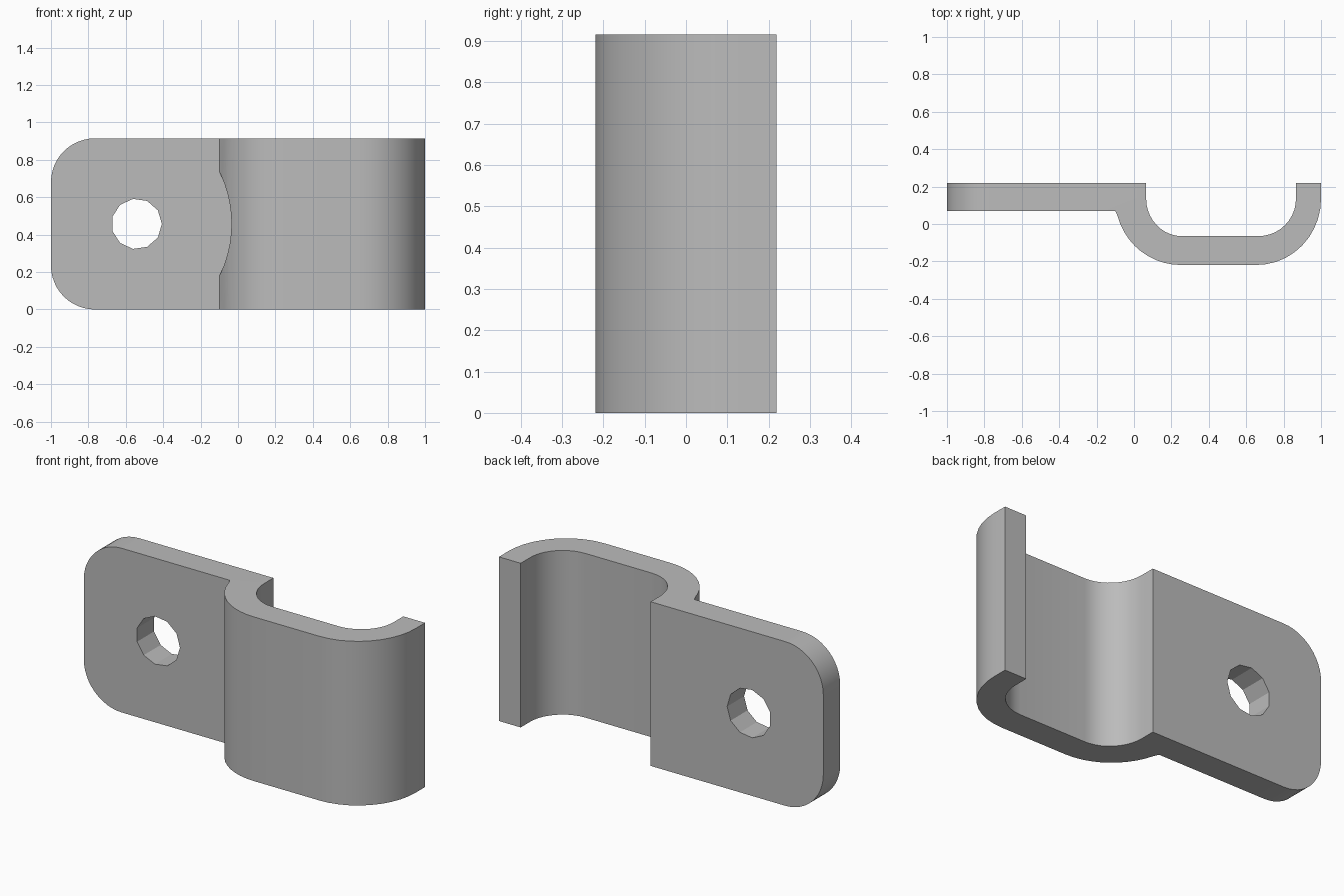
import bpy, bmesh
from math import sin, cos, pi, radians
from mathutils import Matrix, Vector

cube = bpy.data.objects.get("Cube")
if cube:
    bpy.data.objects.remove(cube)

HEIGHT = 0.915
BACK, FACE, FRONT = 0.219, 0.07, -0.219   # y levels
MID = HEIGHT / 2

steel = bpy.data.materials.new("plain grey steel")
steel.use_nodes = True
steel.diffuse_color = (0.5, 0.5, 0.5, 1)
steel.node_tree.nodes["Principled BSDF"].inputs["Base Color"].default_value = (0.5, 0.5, 0.5, 1)


def arc(cx, cy, rx, ry, start, end, steps=10):
    angles = [radians(start + (end - start) * i / steps) for i in range(steps + 1)]
    return [(cx + rx * cos(a), cy + ry * sin(a)) for a in angles]


def prism(name, points, to_world, depth):
    """Extrude a closed 2D outline along a world direction."""
    bm = bmesh.new()
    face = bm.faces.new([bm.verts.new(to_world(*p)) for p in points])
    moved = bmesh.ops.extrude_face_region(bm, geom=[face])["geom"]
    bmesh.ops.translate(bm, vec=Vector(depth),
                        verts=[g for g in moved if isinstance(g, bmesh.types.BMVert)])
    bmesh.ops.recalc_face_normals(bm, faces=bm.faces)
    mesh = bpy.data.meshes.new(name)
    bm.to_mesh(mesh)
    bm.free()
    mesh.materials.append(steel)
    obj = bpy.data.objects.new(name, mesh)
    bpy.context.collection.objects.link(obj)
    return obj


def cut(target, cutter):
    mod = target.modifiers.new("cut", "BOOLEAN")
    mod.operation = "DIFFERENCE"
    mod.solver = "EXACT"
    mod.object = cutter
    cutter.hide_render = True
    cutter.hide_set(True)


# Strap cross-section: flat tab, then a U-shaped saddle with rounded bends
outline = [(-1, BACK), (-1, FACE), (-0.1, FACE)]
outline += arc(0.25, 0.135, 0.35, 0.354, 195, 270)
outline += arc(0.655, 0.135, 0.345, 0.354, 270, 360)
outline += [(1, BACK), (0.866, BACK)]
outline += arc(0.665, 0.135, 0.201, 0.2, 0, -90)
outline += arc(0.257, 0.135, 0.192, 0.2, 270, 180)
outline += [(0.065, BACK)]
bracket = prism("clamp_bracket", outline, lambda x, y: (x, y, 0), (0, 0, HEIGHT))

# Rounded outer corners of the tab
radius = 0.235
for name, sign in (("lower_corner_cutter", -1), ("upper_corner_cutter", 1)):
    curve = arc(-1 + radius, sign * (MID - radius), radius, radius, 180, 180 - sign * 90, 12)
    pts = [(-1.1, curve[0][1])] + curve + [(curve[-1][0], sign * 0.6), (-1.1, sign * 0.6)]
    cut(bracket, prism(name, pts, lambda x, z: (x, -0.5, z + MID), (0, 1, 0)))

# Faceted screw hole
hole = arc(-0.542, MID, 0.135, 0.135, 0, 360, 11)[:-1]
cut(bracket, prism("screw_hole_cutter", hole, lambda x, z: (x, -0.5, z), (0, 1, 0)))

# Round clearance for the screw head, taken out of the first bend
clearance = arc(-0.67, MID, 0.635, 0.635, 0, 360, 72)[:-1]
cut(bracket, prism("screw_clearance_cutter", clearance,
                   lambda x, z: (x, FACE - 0.0005, z), (0, -0.6, 0)))

# Bake the cuts, then smooth the bends while the edges stay sharp
bpy.context.view_layer.update()
baked = bpy.data.meshes.new_from_object(
    bracket.evaluated_get(bpy.context.evaluated_depsgraph_get()))
bracket.modifiers.clear()
bracket.data = baked
for obj in [o for o in bpy.context.collection.objects if o.name.endswith("_cutter")]:
    bpy.data.objects.remove(obj)
bpy.ops.object.select_all(action="DESELECT")
bracket.select_set(True)
bpy.context.view_layer.objects.active = bracket
bpy.ops.object.shade_smooth_by_angle(angle=radians(25))
